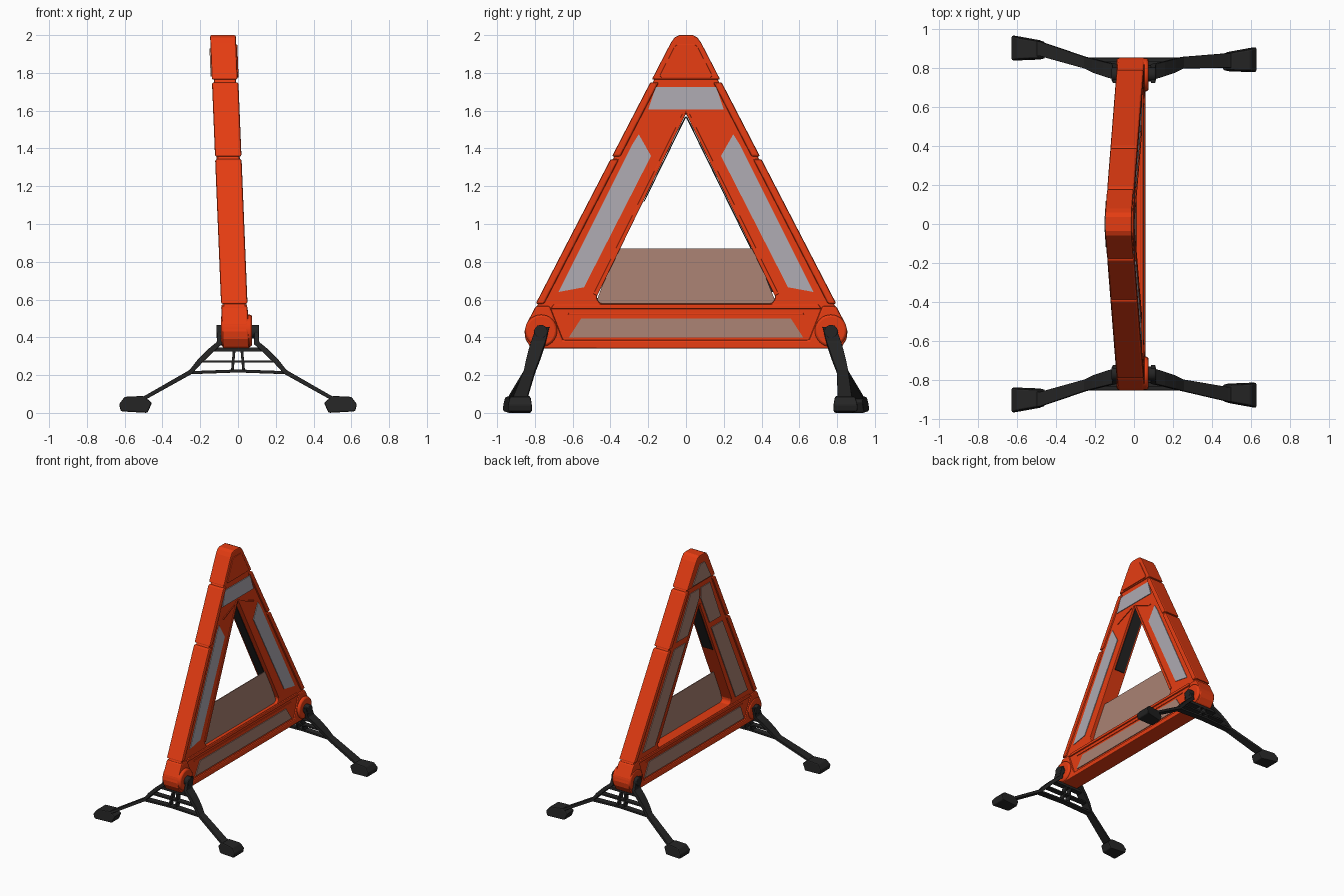
import bpy, bmesh, math
from mathutils import Vector

if "Cube" in bpy.data.objects:
    bpy.data.objects.remove(bpy.data.objects["Cube"])


def mat(name, c):
    m = bpy.data.materials.new(name)
    m.diffuse_color = (*c, 1)
    m.use_nodes = True
    m.node_tree.nodes["Principled BSDF"].inputs["Base Color"].default_value = m.diffuse_color
    return m


ORANGE = mat("orange plastic", (0.78, 0.045, 0.006))
BLACK = mat("black plastic", (0.018, 0.018, 0.018))
GREY = mat("reflector grey", (0.42, 0.40, 0.44))
BROWN = mat("smoky brown", (0.40, 0.22, 0.17))


def lean(z):
    """x of the frame's middle plane, which leans back slightly"""
    return -0.078 + (2 - z) * 0.041


def finish(bm, name, material, bevel=0.0):
    bmesh.ops.recalc_face_normals(bm, faces=bm.faces[:])
    me = bpy.data.meshes.new(name)
    bm.to_mesh(me)
    bm.free()
    me.materials.append(material)
    ob = bpy.data.objects.new(name, me)
    bpy.context.scene.collection.objects.link(ob)
    if bevel:
        b = ob.modifiers.new("bevel", 'BEVEL')
        b.width, b.segments, b.limit_method = bevel, 2, 'ANGLE'
    return ob


def plate(name, loops, u0, u1, material, bevel=0.0):
    """extrude (y, z) outlines through the leaning thickness; extra loops are holes"""
    bm = bmesh.new()
    edges = []
    for loop in loops:
        vs = [bm.verts.new((lean(z) + u0, y, z)) for y, z in loop]
        edges += [bm.edges.new((vs[i - 1], vs[i])) for i in range(len(vs))]
    bmesh.ops.triangle_fill(bm, edges=edges, use_beauty=True)
    r = bmesh.ops.extrude_face_region(bm, geom=bm.faces[:])
    for v in r["geom"]:
        if isinstance(v, bmesh.types.BMVert):
            v.co.x += u1 - u0
    return finish(bm, name, material, bevel)


def flip(pts):
    return [(-y, z) for y, z in reversed(pts)]


def sym(half):
    """close a right-hand outline with its mirror image"""
    return half + flip(half)


def pair(name, pts, *args):
    plate("right_" + name, [pts], *args)
    plate("left_" + name, [flip(pts)], *args)


def edge_y(z):
    return 0.08 + (1.96 - z) * 0.518


# frame core with triangular window
outer = sym([(0.03, 1.99), (0.07, 1.955), (0.79, 0.565), (0.845, 0.45), (0.845, 0.40), (0.81, 0.35)])
hole = [(0, 1.585), (0.47, 0.62), (0.47, 0.60), (0.455, 0.58), (-0.455, 0.58), (-0.47, 0.60), (-0.47, 0.62)]
plate("frame_core", [outer, hole], -0.058, 0.058, ORANGE, 0.008)

# raised rim segments with seams between them
for i, (a, b) in enumerate([(0.577, 1.343), (1.357, 1.75)]):
    pair(f"rim_{i}", [(edge_y(a), a), (edge_y(b), b), (edge_y(b) - 0.045, b), (edge_y(a) - 0.045, a)],
         -0.07, 0.07, ORANGE, 0.01)
cap = sym([(0.035, 2.0), (0.06, 1.988), (0.08, 1.96), (edge_y(1.765), 1.765)])
plate("top_cap", [cap], -0.07, 0.066, ORANGE, 0.01)
plate("top_cap_panel", [sym([(0.045, 1.95), (0.06, 1.94), (0.14, 1.785), (0.13, 1.775)])], 0.06, 0.072, ORANGE, 0.003)
lower = [(0.795, 0.565), (0.845, 0.47), (0.855, 0.43), (0.85, 0.39), (0.82, 0.342)]
inner = [(-0.65, 0.385), (-0.72, 0.565)]
plate("lower_rim", [lower + [(-0.82, 0.342)] + flip(lower)[1:] + inner[::-1] + flip(inner)[::-1]],
      -0.07, 0.07, ORANGE, 0.01)
plate("lower_ridge", [sym([(0.70, 0.575), (0.72, 0.55)])], -0.068, 0.068, ORANGE, 0.006)
plate("lower_trim", [sym([(0.62, 0.53), (0.625, 0.52)])], -0.063, 0.063, ORANGE, 0.003)
pair("window_ridge", [(0.03, 1.57), (0.02, 1.575), (0.20, 1.51), (0.19, 1.50)], 0.05, 0.064, ORANGE)
pair("window_lip", [(0.0, 1.585), (0.018, 1.585), (0.49, 0.63), (0.47, 0.62)], -0.063, 0.063, ORANGE, 0.003)

# grey reflectors on the +x face
pair("reflector", [(0.185, 1.36), (0.25, 1.475), (0.285, 1.42), (0.675, 0.64), (0.54, 0.665)], 0.056, 0.063, GREY)
plate("top_reflector", [sym([(0.16, 1.725), (0.2, 1.605)])], 0.056, 0.064, GREY)
plate("lower_reflector", [sym([(0.555, 0.5), (0.62, 0.4)])], 0.056, 0.064, BROWN)

# smoky reflectors on the -x face
plate("rear_top_reflector", [sym([(0.03, 1.93), (0.12, 1.78)])], -0.076, -0.068, BROWN)
pair("rear_upper_reflector", [(0.01, 1.72), (0.125, 1.72), (0.285, 1.38), (0.14, 1.38), (0.01, 1.635)],
     -0.064, -0.056, BROWN)
pair("rear_reflector", [(0.165, 1.33), (0.31, 1.33), (0.675, 0.62), (0.52, 0.62)], -0.064, -0.056, BROWN)
plate("rear_lower_reflector", [sym([(0.59, 0.515), (0.64, 0.4)])], -0.064, -0.056, BROWN)

# smoky panel across the lower window, dark liners on its walls
plate("window_panel", [[(-0.48, 0.575), (0.48, 0.575), (0.36, 0.87), (-0.37, 0.87)]], 0.026, 0.032, BROWN)
plate("right_window_liner", [[(0.005, 1.57), (0.46, 0.64), (0.454, 0.64), (0.0, 1.565)]], -0.045, 0.024, BLACK)
plate("left_window_liner", [[(-0.005, 1.57), (-0.225, 1.12), (-0.219, 1.12), (0.0, 1.565)]], -0.045, 0.045, BLACK)


def disc(name, y, z, r, x0, x1, material, bevel):
    bpy.ops.mesh.primitive_cylinder_add(vertices=32, radius=r, depth=x1 - x0,
                                        location=((x0 + x1) / 2, y, z), rotation=(0, math.pi / 2, 0))
    ob = bpy.context.object
    ob.name = name
    ob.data.materials.append(material)
    b = ob.modifiers.new("bevel", 'BEVEL')
    b.width, b.segments, b.limit_method = bevel, 2, 'ANGLE'
    bpy.ops.object.shade_smooth_by_angle(angle=math.radians(35))


def strap(name, path, bevel=0.004):
    """flat bar through (x, y, z, width along y, thickness) points"""
    bm = bmesh.new()
    rings = []
    for i, (x, y, z, w, t) in enumerate(path):
        a, b = path[max(i - 1, 0)], path[min(i + 1, len(path) - 1)]
        n = Vector((-(b[2] - a[2]), 0, b[0] - a[0])).normalized() * t / 2
        c, h = Vector((x, y, z)), Vector((0, w / 2, 0))
        rings.append([bm.verts.new(p) for p in (c + n + h, c + n - h, c - n - h, c - n + h)])
    for a, b in zip(rings, rings[1:]):
        for k in range(4):
            bm.faces.new((a[k - 1], a[k], b[k], b[k - 1]))
    bm.faces.new(rings[0])
    bm.faces.new(rings[-1])
    return finish(bm, name, BLACK, bevel)


def foot(name, sx, y, sy):
    prof = [(0.455, 0.053, 0.085), (0.50, 0.09, 0.09), (0.60, 0.085, 0.11),
            (0.63, 0.045, 0.13), (0.62, 0.008, 0.13), (0.48, 0.0, 0.10)]
    bm = bmesh.new()
    sides = [[bm.verts.new((sx * x, y + k * w / 2 + sy * 0.07 * (x - 0.56), z)) for x, z, w in prof]
             for k in (-1, 1)]
    for s in sides:
        bm.faces.new(s)
    for i in range(len(prof)):
        bm.faces.new((sides[0][i - 1], sides[0][i], sides[1][i], sides[1][i - 1]))
    finish(bm, name, BLACK, 0.008)


# hinges, braced arches, legs and feet at both ends
foot_y = {(1, 1): 0.84, (-1, 1): 0.90, (1, -1): 0.875, (-1, -1): 0.90}
for sy, end in ((1, "right"), (-1, "left")):
    def arch_y(z):
        return sy * (0.765 + (0.43 - z) * 0.3)

    disc(end + "_hinge_boss", sy * 0.767, 0.435, 0.085, -0.09, 0.075, ORANGE, 0.012)
    disc(end + "_hinge_pin", sy * 0.768, 0.43, 0.036, -0.115, 0.112, BLACK, 0.006)
    for sx, side in ((1, "front"), (-1, "rear")):
        fy = sy * foot_y[sx, sy]
        pts = [(0.098, 0.455, 0.07, 0.022), (0.098, 0.37, 0.078, 0.03), (0.15, 0.325, 0.075, 0.03),
               (0.205, 0.27, 0.07, 0.028), (0.25, 0.217, 0.06, 0.024)]
        path = [(sx * x, arch_y(z), z, w, t) for x, z, w, t in pts]
        path.append((sx * 0.48, fy, 0.092 - 0.005, 0.075, 0.02))
        path.append((sx * 0.52, fy, 0.065, 0.08, 0.02))
        strap(f"{end}_{side}_leg", path)
        foot(f"{end}_{side}_foot", sx, fy, sy)
        # slanted brace inside the arch
        strap(f"{end}_{side}_brace", [(sx * 0.02, arch_y(0.34), 0.335, 0.045, 0.014),
                                      (sx * 0.03, arch_y(0.225), 0.222, 0.045, 0.014)], 0.002)
    for nm, hx, z, t in (("top", 0.14, 0.335, 0.022), ("middle", 0.2, 0.272, 0.013)):
        strap(f"{end}_{nm}_crossbar", [(k * hx, arch_y(z), z, 0.045, t) for k in (-1, 1)], 0.002)
    strap(end + "_bottom_crossbar", [(x, arch_y(0.215), z, 0.05, 0.016) for x, z in
                                     ((-0.25, 0.213), (0, 0.222), (0.25, 0.213))], 0.002)
